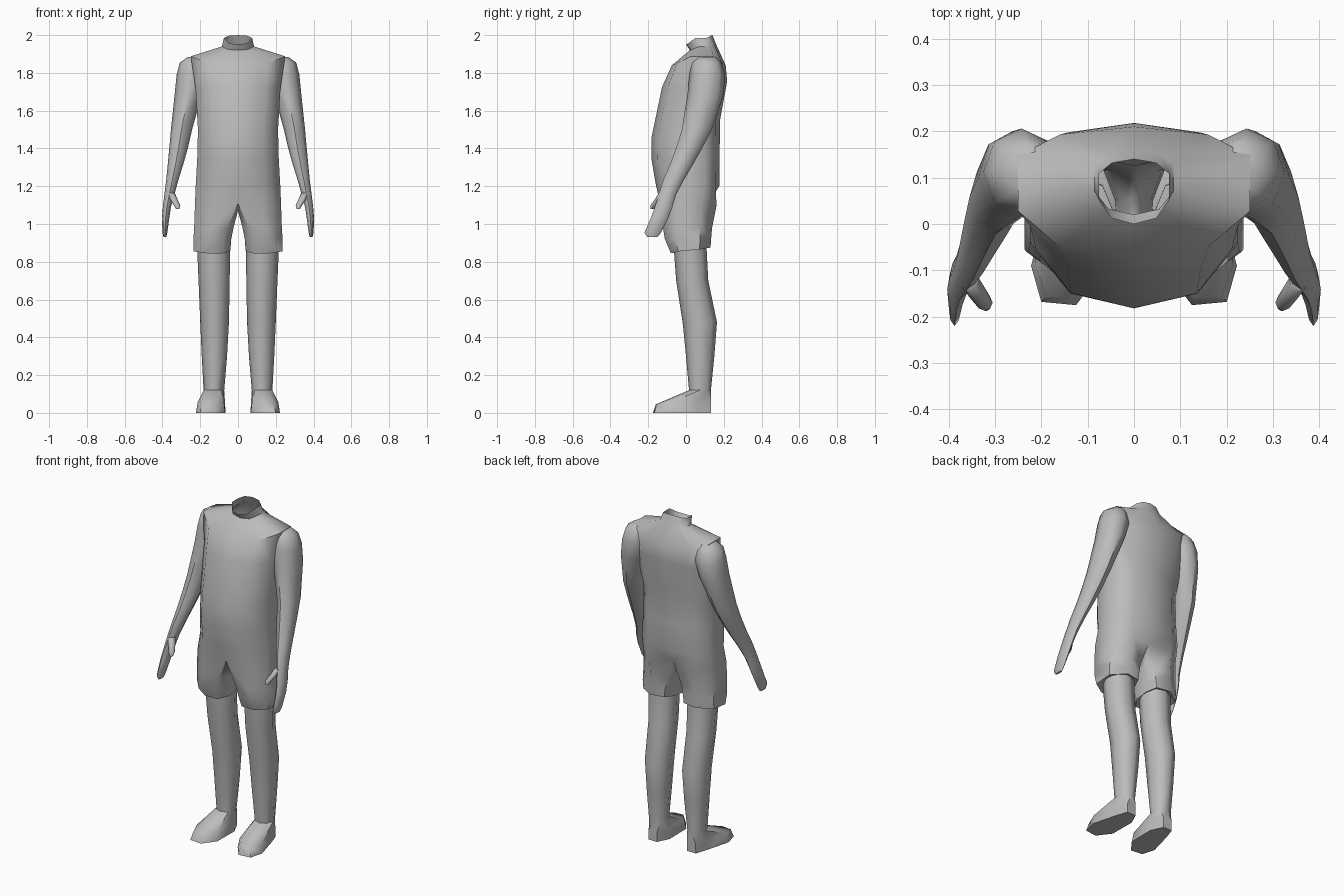
import bpy, bmesh, math

grey = bpy.data.materials.new("plain grey")
grey.diffuse_color = (0.5, 0.5, 0.5, 1)


def finish(name, rings, cap_start=False, cap_end=False, extra=None):
    """Skin consecutive point rings, then mirror the part across x = 0."""
    bm = bmesh.new()
    rows = [[bm.verts.new(p) for p in r] for r in rings]
    for a, b in zip(rows, rows[1:]):
        n = min(len(a), len(b))
        closed = len(a) == len(b) == 8
        for i in range(n if closed else n - 1):
            j = (i + 1) % n
            bm.faces.new((a[i], a[j], b[j], b[i]))
    if cap_start:
        bm.faces.new(rows[0])
    if cap_end:
        bm.faces.new(rows[-1])
    bmesh.ops.recalc_face_normals(bm, faces=bm.faces)
    # open shells: make sure normals look outwards
    c = sum((v.co for v in bm.verts), start=bm.verts[:][0].co * 0) / len(bm.verts)
    if name == "body":
        c.x = 0
    if sum((f.calc_center_median() - c).dot(f.normal) * f.calc_area() for f in bm.faces) < 0:
        bmesh.ops.reverse_faces(bm, faces=bm.faces)
    me = bpy.data.meshes.new(name)
    bm.to_mesh(me)
    bm.free()
    me.materials.append(grey)
    ob = bpy.data.objects.new(name, me)
    bpy.context.collection.objects.link(ob)
    m = ob.modifiers.new("mirror", 'MIRROR')
    m.use_clip = True
    bpy.ops.object.select_all(action='DESELECT')
    ob.select_set(True)
    bpy.context.view_layer.objects.active = ob
    bpy.ops.object.shade_smooth_by_angle(angle=math.radians(55))
    return ob


def oval(z, x0, x1, y0, y1, tilt=0.0):
    """Eight-sided ring spanning the given x and y ranges; tilt raises the back."""
    cx, cy, rx, ry = (x0 + x1) / 2, (y0 + y1) / 2, (x1 - x0) / 2, (y1 - y0) / 2
    pts = []
    for i in range(8):
        a = math.tau * i / 8 - math.pi / 2
        pts.append((cx + rx * math.cos(a), cy + ry * math.sin(a), z + tilt * math.sin(a)))
    return pts


def half_ring(w, zf, yf, zs, zb, yb):
    """Half of a torso section, from front centre round the side to back centre."""
    d = yb - yf
    return [(0, yf, zf), (0.64 * w, yf + 0.09 * d, 0.8 * zf + 0.2 * zs),
            (w, yf + 0.36 * d, zs), (w, yf + 0.78 * d, zs),
            (0.64 * w, yb - 0.06 * d, 0.8 * zb + 0.2 * zs), (0, yb, zb)]


# Body: neck opening, shoulders, trunk, then split at the crotch into short legs
body = [half_ring(*r) for r in [
    (0.075, 1.95, 0.0, 1.985, 2.0, 0.14),
    (0.085, 1.92, 0.02, 1.94, 1.95, 0.16),
    (0.25, 1.84, -0.075, 1.888, 1.84, 0.21),
    (0.225, 1.725, -0.127, 1.72, 1.755, 0.218),
    (0.212, 1.46, -0.182, 1.5, 1.55, 0.18),
    (0.216, 1.34, -0.182, 1.34, 1.36, 0.178),
    (0.224, 1.21, -0.16, 1.2, 1.2, 0.176)]]
crotch = [(0, -0.115, 1.11), (0.13, -0.135, 1.1), (0.228, -0.06, 1.1), (0.228, 0.08, 1.1),
          (0.13, 0.162, 1.1), (0, 0.125, 1.12), (0, 0.06, 1.07), (0, -0.05, 1.07)]
leg_a = [(0.055, -0.105, 0.98), (0.14, -0.122, 0.98), (0.232, -0.06, 0.98), (0.232, 0.075, 0.98),
         (0.14, 0.138, 0.98), (0.05, 0.115, 0.98), (0.024, 0.05, 0.98), (0.024, -0.04, 0.98)]
leg_b = [(0.075, -0.105, 0.92), (0.16, -0.112, 0.92), (0.236, -0.055, 0.92), (0.236, 0.075, 0.92),
         (0.15, 0.133, 0.92), (0.06, 0.115, 0.92), (0.036, 0.05, 0.92), (0.036, -0.04, 0.92)]
hem = [(0.08, -0.08, 0.845), (0.165, -0.08, 0.845), (0.235, -0.04, 0.855), (0.235, 0.07, 0.865),
       (0.15, 0.13, 0.875), (0.065, 0.115, 0.875), (0.04, 0.05, 0.865), (0.042, -0.03, 0.855)]
tuck = [(0.13 + (x - 0.13) * 0.7, 0.025 + (y - 0.025) * 0.7, z + 0.012) for x, y, z in hem]
finish("body", body + [crotch, leg_a, leg_b, hem, tuck], cap_end=True)

# Lower legs running into the feet
sole = [(0.125, -0.175), (0.2, -0.168), (0.222, -0.09), (0.182, 0.06),
        (0.158, 0.132), (0.1, 0.132), (0.066, 0.06), (0.068, -0.1)]
legs = [oval(*r) for r in [
    (0.89, 0.042, 0.217, -0.066, 0.108),
    (0.70, 0.044, 0.209, -0.052, 0.118),
    (0.48, 0.048, 0.2, -0.018, 0.164),
    (0.30, 0.058, 0.192, 0.0, 0.15),
    (0.12, 0.073, 0.182, 0.016, 0.132)]]
instep = [(0.13, -0.16, 0.045), (0.19, -0.155, 0.045), (0.214, -0.085, 0.055), (0.18, 0.06, 0.06),
          (0.156, 0.132, 0.06), (0.1, 0.132, 0.06), (0.069, 0.06, 0.06), (0.074, -0.09, 0.055)]
finish("legs_and_feet", legs + [instep, [(x, y, 0) for x, y in sole]], True, True)

# Arms tapering into flat hands
finish("arms_and_hands", [oval(*r) for r in [
    (1.885, 0.18, 0.265, 0.06, 0.16),
    (1.855, 0.16, 0.308, 0.03, 0.188),
    (1.79, 0.16, 0.325, 0.018, 0.206),
    (1.69, 0.19, 0.335, 0.008, 0.2),
    (1.5, 0.243, 0.355, -0.022, 0.137),
    (1.4, 0.266, 0.364, -0.053, 0.085),
    (1.315, 0.29, 0.372, -0.085, 0.037),
    (1.235, 0.315, 0.38, -0.12, -0.01),
    (1.155, 0.337, 0.39, -0.145, -0.053),
    (1.09, 0.355, 0.398, -0.165, -0.072),
    (1.03, 0.364, 0.403, -0.187, -0.095),
    (0.955, 0.374, 0.4, -0.22, -0.132),
    (0.93, 0.38, 0.394, -0.205, -0.152)]], True, True)

# Thumbs
finish("thumbs", [oval(*r) for r in [
    (1.165, 0.335, 0.375, -0.145, -0.1),
    (1.13, 0.32, 0.36, -0.165, -0.125),
    (1.1, 0.305, 0.34, -0.187, -0.152),
    (1.08, 0.31, 0.328, -0.188, -0.168)]], True, True)
